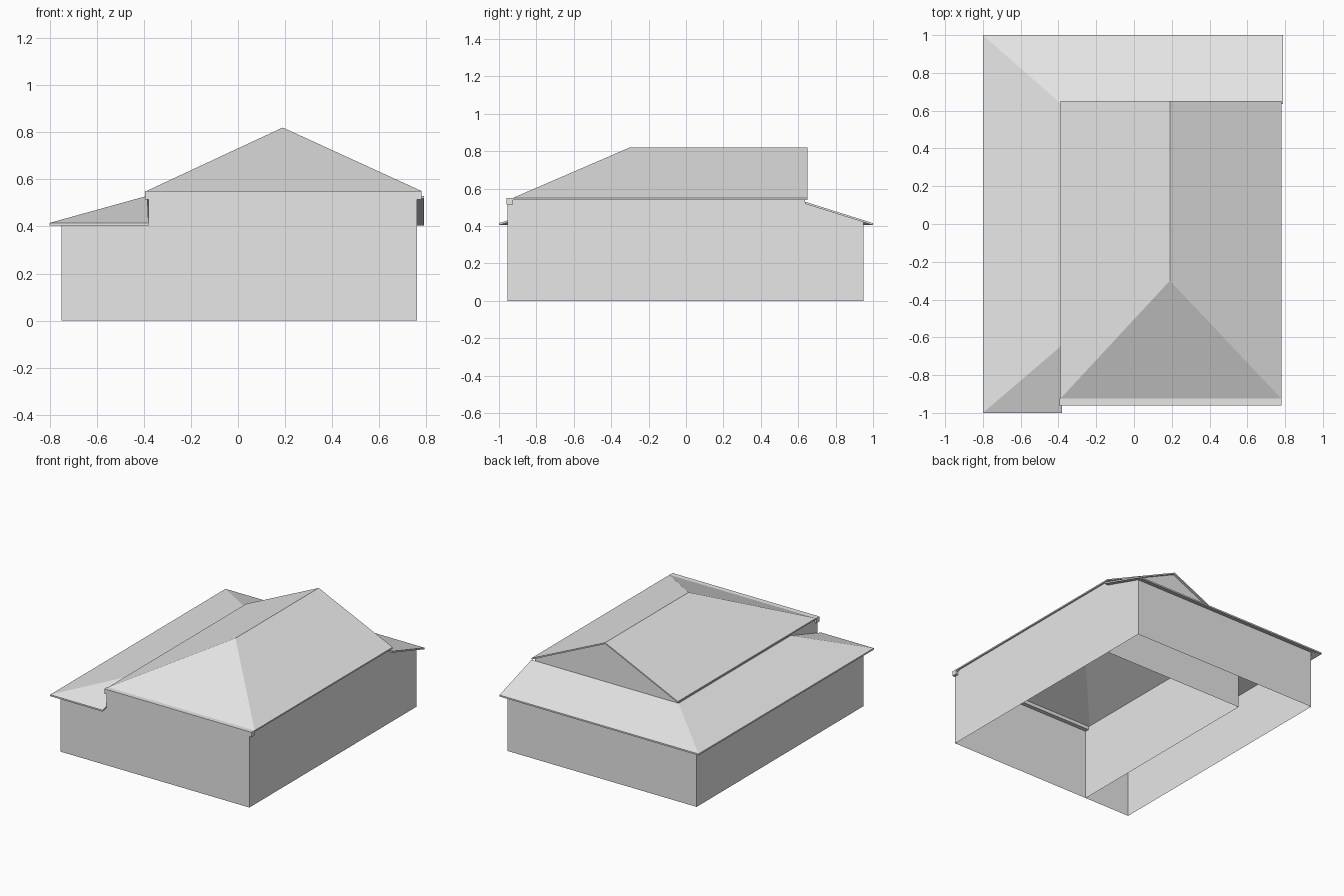
import bpy
import bmesh

cube = bpy.data.objects.get("Cube")
if cube:
    bpy.data.objects.remove(cube, do_unlink=True)

# One plain grey for the whole building
grey = bpy.data.materials.new("plain_grey")
grey.use_nodes = True
grey.diffuse_color = (0.8, 0.8, 0.8, 1)
grey.node_tree.nodes["Principled BSDF"].inputs["Base Color"].default_value = (0.8, 0.8, 0.8, 1)


def make(name, faces, thickness=0):
    """Join flat faces at shared corners; give them a vertical thickness if asked."""
    bm = bmesh.new()
    corners = {}
    for face in faces:
        for p in face:
            if p not in corners:
                corners[p] = bm.verts.new(p)
        bm.faces.new([corners[p] for p in face])
    if thickness:
        grown = bmesh.ops.extrude_face_region(bm, geom=bm.faces[:], use_keep_orig=True)
        moved = [g for g in grown["geom"] if isinstance(g, bmesh.types.BMVert)]
        bmesh.ops.translate(bm, verts=moved, vec=(0, 0, -thickness))
        bmesh.ops.recalc_face_normals(bm, faces=bm.faces[:])
    mesh = bpy.data.meshes.new(name)
    bm.to_mesh(mesh)
    bm.free()
    mesh.materials.append(grey)
    obj = bpy.data.objects.new(name, mesh)
    bpy.context.collection.objects.link(obj)
    return obj


def wall_x(name, x, profile):
    return make(name, [[(x, y, z) for y, z in profile]])


def wall_y(name, y, profile):
    return make(name, [[(x, y, z) for x, z in profile]])


# Plan lines of the walls
LEFT, INNER, RIGHT = -0.75, -0.38, 0.76
FRONT, MID, BACK = -0.955, 0.635, 0.95
LOW, HIGH = 0.42, 0.548

# Outer walls, open at the floor
wall_y("front_wall", FRONT, [(LEFT, 0), (RIGHT, 0), (RIGHT, HIGH - 0.01),
                             (INNER, HIGH - 0.01), (INNER, LOW), (LEFT, LOW)])
wall_x("right_wall", RIGHT, [(FRONT, 0), (BACK, 0), (BACK, LOW), (MID, 0.52),
                             (MID, HIGH), (FRONT, HIGH)])
wall_y("back_wall", BACK, [(RIGHT, 0), (LEFT, 0), (LEFT, LOW), (RIGHT, LOW)])
wall_x("left_wall", LEFT, [(BACK, 0), (FRONT, 0), (FRONT, LOW), (BACK, LOW)])

# Inner walls of the tall block, with the rear one rising into the gable
wall_x("inner_left_wall", INNER, [(MID, 0), (FRONT, 0), (FRONT, HIGH - 0.01), (MID, HIGH - 0.01)])
wall_y("gable_wall", MID, [(RIGHT, 0), (INNER, 0), (INNER, HIGH - 0.005),
                           (0.19, 0.812), (RIGHT, HIGH)])

# Upper roof: hipped at the front, gabled at the back
eave_l, eave_r = (-0.39, -0.925, 0.55), (0.78, -0.925, 0.55)
rear_l, rear_r = (-0.39, 0.65, 0.55), (0.78, 0.65, 0.55)
ridge_f, ridge_b = (0.19, -0.3, 0.82), (0.19, 0.65, 0.82)
make("upper_roof", [[eave_l, eave_r, ridge_f],
                    [eave_r, rear_r, ridge_b, ridge_f],
                    [rear_l, eave_l, ridge_f, ridge_b]], 0.01)

# Front eave board
make("front_fascia", [[(-0.395, -0.96, 0.55), (0.78, -0.96, 0.55),
                       (0.78, -0.925, 0.55), (-0.395, -0.925, 0.55)]], 0.035)

# Lower skirt roof around the front left, left and back
fl, bl = (-0.8, -1, 0.415), (-0.8, 1, 0.415)
top_f, top_b = (-0.385, -0.645, 0.53), (-0.385, 0.635, 0.53)
make("skirt_roof", [[fl, (-0.38, -1, 0.415), top_f],
                    [bl, fl, top_f, top_b],
                    [(0.79, 1, 0.415), bl, top_b, (0.79, 0.635, 0.53)]], 0.011)
